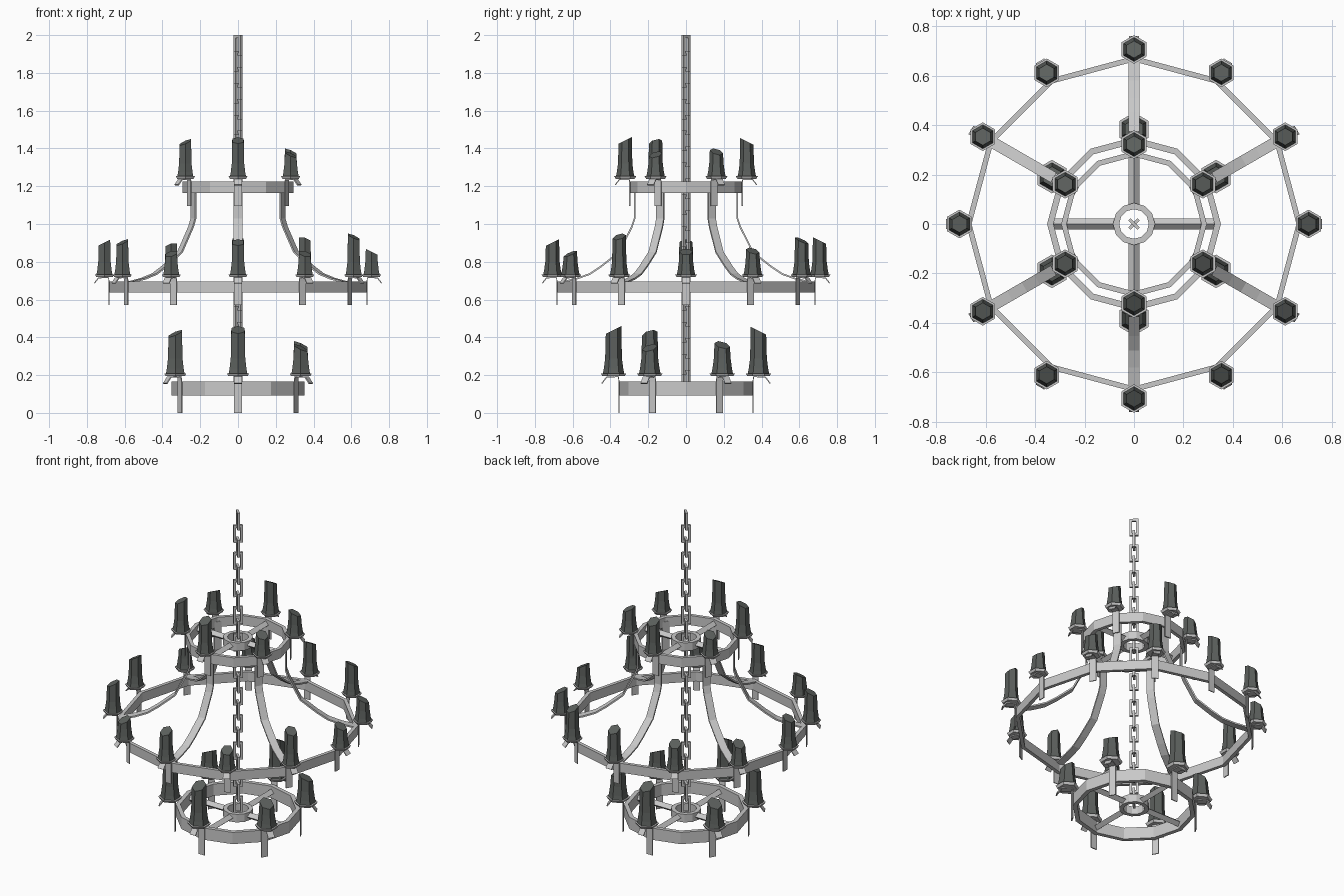
import bpy, math
from mathutils import Matrix, Vector

if "Cube" in bpy.data.objects:
    bpy.data.objects.remove(bpy.data.objects["Cube"])

def material(name, col):
    m = bpy.data.materials.new(name)
    m.diffuse_color = (*col, 1)
    m.use_nodes = True
    m.node_tree.nodes["Principled BSDF"].inputs["Base Color"].default_value = m.diffuse_color
    return m

METAL = material("pale_iron", (0.58, 0.58, 0.58))
DARK = material("dark_candle", (0.105, 0.115, 0.108))

def make(name, verts, faces, mat, angle=0.0, loc=(0, 0, 0)):
    me = bpy.data.meshes.new(name)
    me.from_pydata([tuple(v) for v in verts], [], faces)
    me.transform(Matrix.Translation(loc) @ Matrix.Rotation(angle, 4, 'Z'))
    me.materials.append(mat)
    ob = bpy.data.objects.new(name, me)
    bpy.context.collection.objects.link(ob)
    return ob

def ring(name, r_out, r_in, z0, z1, n=12):
    """Flat-sided hoop with a rectangular section."""
    verts, faces = [], []
    for i in range(n):
        a = 2 * math.pi * i / n
        for r, z in ((r_out, z0), (r_out, z1), (r_in, z1), (r_in, z0)):
            verts.append((r * math.cos(a), r * math.sin(a), z))
    for i in range(n):
        j = (i + 1) % n
        for k in range(4):
            l = (k + 1) % 4
            faces.append((i * 4 + k, j * 4 + k, j * 4 + l, i * 4 + l))
    return make(name, verts, faces, METAL)

def strap(name, path, width, thick, angle):
    """Bent metal strip following (radius, z) points."""
    pts = [Vector(p) for p in path]
    verts, faces = [], []
    for i, p in enumerate(pts):
        t = (pts[min(i + 1, len(pts) - 1)] - pts[max(i - 1, 0)]).normalized()
        n = Vector((t.y, -t.x)) * thick / 2
        for q, y in ((p + n, -width / 2), (p + n, width / 2), (p - n, width / 2), (p - n, -width / 2)):
            verts.append((q.x, y, q.y))
    for i in range(len(pts) - 1):
        for k in range(4):
            l = (k + 1) % 4
            faces.append((i * 4 + k, i * 4 + l, i * 4 + 4 + l, i * 4 + 4 + k))
    e = len(verts) - 4
    faces += [(3, 2, 1, 0), (e, e + 1, e + 2, e + 3)]
    return make(name, verts, faces, METAL, angle)

def hex_stack(name, levels, mat, loc, tilt_dir=None):
    """Stacked hexagons from (radius, z) levels; the top can slope."""
    verts, faces = [], []
    for li, (r, z) in enumerate(levels):
        for k in range(6):
            a = math.pi / 2 + k * math.pi / 3
            x, y = r * math.cos(a), r * math.sin(a)
            dz = 0
            if tilt_dir is not None and li == len(levels) - 1:
                dz = -0.5 * (x * tilt_dir[0] + y * tilt_dir[1] + r)
            verts.append((x, y, z + dz))
    for i in range(len(levels) - 1):
        for k in range(6):
            l = (k + 1) % 6
            faces.append((i * 6 + k, i * 6 + l, i * 6 + 6 + l, i * 6 + 6 + k))
    e = len(verts) - 6
    faces += [tuple(range(5, -1, -1)), tuple(range(e, e + 6))]
    return make(name, verts, faces, mat, 0, loc)

def tier(name, R, z0, z1, plate_z, strap_bottom, heights, s, start):
    """One hoop with its candles, drip plates and brackets."""
    ring(name + "_ring", R, R - 0.022 * s, z0, z1)
    n = len(heights)
    for i, top in enumerate(heights):
        a = start + 2 * math.pi * i / n
        d = (math.cos(a), math.sin(a))
        rc = R + 0.027 * s
        loc = (rc * d[0], rc * d[1], plate_z)
        hex_stack(name + "_plate", [(0.05 * s, -0.006), (0.058 * s, 0.008 * s)], METAL, loc)
        hex_stack(name + "_candle", [(0.049 * s, 0.006), (0.044 * s, 0.03 * s), (0.038 * s, 0.075 * s),
                                     (0.035 * s, top - plate_z)], DARK, loc, d)
        strap(name + "_bracket", [(R + 0.003, strap_bottom), (R + 0.003, z1), (R + 0.006, plate_z - 0.008),
                                  (R + 0.058 * s, plate_z - 0.01), (R + 0.08 * s, plate_z - 0.038 * s)],
              0.04, 0.006, a)

R30 = math.radians(30)
tier("top", 0.295, 1.165, 1.225, 1.245, 1.095, [1.40, 1.455, 1.385, 1.45, 1.46, 1.385], 1.0, R30)
tier("middle", 0.68, 0.637, 0.695, 0.725, 0.57,
     [.87, .875, .93, .93, .90, .87, .92, .92, .86, .92, .86, .95], 1.0, 0)
tier("bottom", 0.352, 0.092, 0.165, 0.2, 0.0, [.38, .455, .365, .44, .46, .365], 1.17, R30)

# curved arms joining the top and middle hoops
for i in range(6):
    strap("curved_arm", [(0.272, 1.2), (0.272, 1.03), (0.287, 0.985), (0.355, 0.85), (0.45, 0.775),
                         (0.51, 0.735), (0.58, 0.71), (0.665, 0.69)], 0.046, 0.009, R30 + i * math.pi / 3)

# hubs and diamond-section spokes
for name, R, z in (("top", 0.28, 1.195), ("bottom", 0.335, 0.128)):
    ring(name + "_hub", 0.085, 0.06, z - 0.025, z + 0.025, 12)
    for i in range(4):
        verts = [(x, y, z + dz) for x in (0.068, R)
                 for y, dz in ((-0.023, 0), (0, -0.02), (0.023, 0), (0, 0.02))]
        faces = [(k, k + 4, (k + 1) % 4 + 4, (k + 1) % 4) for k in range(4)] + [(0, 1, 2, 3), (7, 6, 5, 4)]
        make(name + "_spoke", verts, [f[::-1] for f in faces], METAL, i * math.pi / 2)

# chain of rectangular links, alternately turned
COUNT, LENGTH, BOTTOM = 22, 0.108, 0.12
pitch = (2.0 - BOTTOM - LENGTH) / (COUNT - 1)
for i in range(COUNT):
    verts, faces = [], []
    t = 0.007
    for sx, sz in ((1, -1), (1, 1), (-1, 1), (-1, -1)):
        for o, y in ((0, -t), (0, t), (2 * t, t), (2 * t, -t)):
            verts.append((sx * (0.026 - o), y, sz * (LENGTH / 2 - o)))
    for c in range(4):
        for k in range(4):
            l, n = (k + 1) % 4, (c + 1) % 4
            faces.append((c * 4 + k, n * 4 + k, n * 4 + l, c * 4 + l))
    make("chain_link", verts, faces, METAL, math.pi / 4 + (i % 2) * math.pi / 2,
         (0, 0, BOTTOM + LENGTH / 2 + i * pitch))

# consistent outward normals
import bmesh
for ob in bpy.context.collection.objects:
    bm = bmesh.new()
    bm.from_mesh(ob.data)
    bmesh.ops.recalc_face_normals(bm, faces=bm.faces)
    bm.to_mesh(ob.data)
    bm.free()
